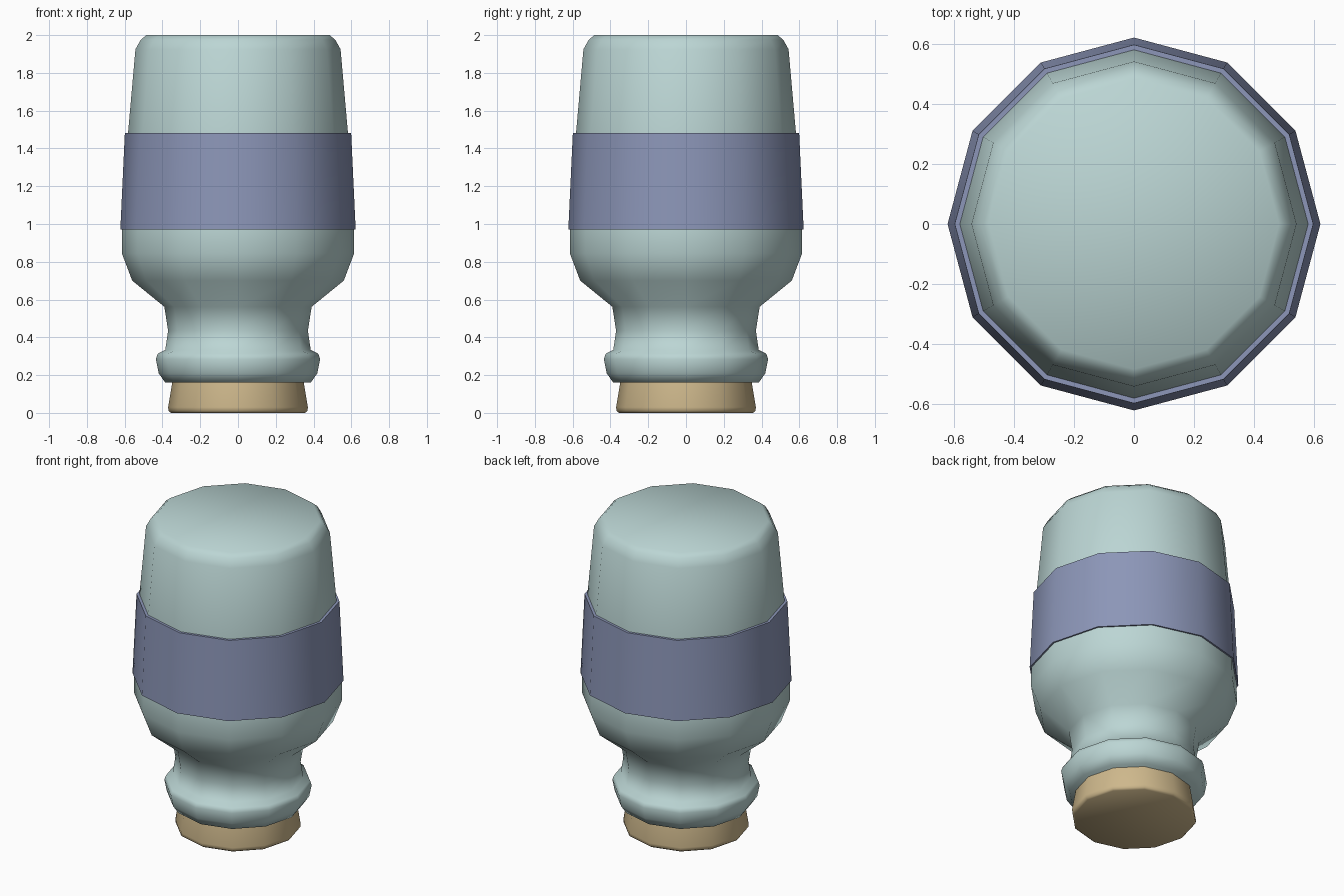
import bpy, math

if "Cube" in bpy.data.objects:
    bpy.data.objects.remove(bpy.data.objects["Cube"])

SIDES = 12


def material(name, rgb):
    m = bpy.data.materials.new(name)
    m.diffuse_color = (*rgb, 1)
    m.use_nodes = True
    m.node_tree.nodes["Principled BSDF"].inputs["Base Color"].default_value = m.diffuse_color
    return m


def lathe(name, profile, mat, loop=False):
    """Spin (radius, height) points around z; cap the ends, or close the profile."""
    verts = [(r * math.cos(2 * math.pi * i / SIDES), r * math.sin(2 * math.pi * i / SIDES), z)
             for r, z in profile for i in range(SIDES)]
    n = len(profile)
    faces = []
    for j in range(n if loop else n - 1):
        a, b = j * SIDES, (j + 1) % n * SIDES
        for i in range(SIDES):
            k = (i + 1) % SIDES
            faces.append((a + i, a + k, b + k, b + i))
    if not loop:
        faces.append(tuple(reversed(range(SIDES))))
        faces.append(tuple(range((n - 1) * SIDES, n * SIDES)))
    me = bpy.data.meshes.new(name)
    me.from_pydata(verts, [], faces)
    me.materials.append(mat)
    ob = bpy.data.objects.new(name, me)
    bpy.context.collection.objects.link(ob)
    bpy.ops.object.select_all(action='DESELECT')
    ob.select_set(True)
    bpy.context.view_layer.objects.active = ob
    bpy.ops.object.shade_smooth_by_angle(angle=math.radians(60))
    return ob


glass = material("pale_green_glass", (0.50, 0.67, 0.66))
paper = material("blue_label", (0.262, 0.305, 0.479))
cork = material("tan_cork", (0.617, 0.479, 0.262))

# Upside-down bottle, from the lip up to the base
lathe("bottle", [(0.385, 0.16), (0.42, 0.21), (0.435, 0.285), (0.425, 0.313), (0.385, 0.334),
                 (0.37, 0.435), (0.39, 0.562), (0.56, 0.70), (0.615, 0.845), (0.613, 0.97),
                 (0.582, 1.483), (0.543, 1.925), (0.515, 1.975), (0.485, 2.0)], glass)

# Label band wrapped round the body
lathe("label_band", [(0.623, 0.97), (0.599, 1.483), (0.575, 1.483), (0.60, 0.97)], paper, loop=True)

# Cork stopper
lathe("cork_stopper", [(0.355, 0.0), (0.368, 0.01), (0.37, 0.03), (0.345, 0.18)], cork)
